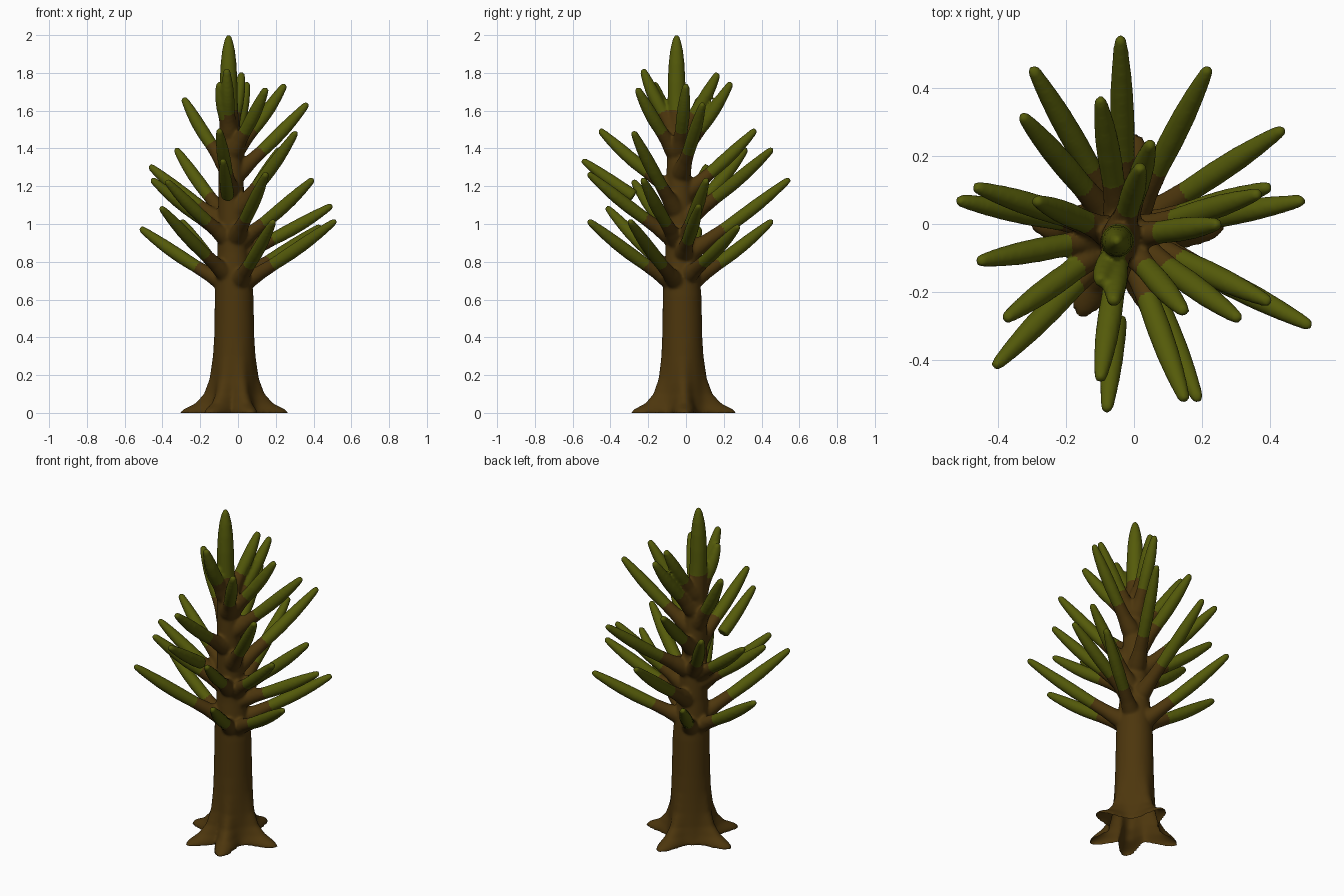
import bpy, bmesh, math
from mathutils import Vector
from mathutils.bvhtree import BVHTree

if "Cube" in bpy.data.objects:
    bpy.data.objects.remove(bpy.data.objects["Cube"])


def material(name, rgb):
    m = bpy.data.materials.new(name)
    m.diffuse_color = (*rgb, 1)
    m.use_nodes = True
    m.node_tree.nodes["Principled BSDF"].inputs["Base Color"].default_value = m.diffuse_color
    return m


bark = material("bark_brown", (0.074, 0.037, 0.004))
leaf = material("leaf_green", (0.090, 0.104, 0.003))


def interp(table, t):
    for (a, u), (b, v) in zip(table, table[1:]):
        if t <= b:
            return u + (v - u) * (t - a) / (b - a)
    return table[-1][1]


src = bmesh.new()   # all parts are gathered here, then fused into one skin


def loft(rings, is_leaf):
    """Closed tube through rings of points; leaf faces chosen by a rule."""
    vr = [[src.verts.new(p) for p in ring] for ring in rings]
    n = len(rings[0])
    faces = [src.faces.new(vr[0][::-1]), src.faces.new(vr[-1])]
    for a, b in zip(vr, vr[1:]):
        for i in range(n):
            j = (i + 1) % n
            faces.append(src.faces.new((a[i], a[j], b[j], b[i])))
    for f in faces:
        f.material_index = int(is_leaf(f.calc_center_median()))


def axis(z):
    s = -0.02 - 0.03 * min(1, max(0, (z - 0.6) / 1.1))
    return Vector((s, s, z))


# Trunk with five flared roots and a leafy leader on top
profile = [(0, .14), (.04, .13), (.1, .12), (.2, .113), (.35, .107), (.62, .102),
           (.72, .096), (.85, .082), (1.1, .071), (1.3, .063), (1.5, .053), (1.6, .048),
           (1.75, .047), (1.85, .042), (1.92, .034), (1.97, .023), (1.99, .016), (2.004, .006)]
flare = [(0, .152), (.02, .135), (.05, .08), (.1, .042), (.18, .017), (.3, .004), (.4, 0)]
roots = [math.radians(a) for a in (-120, -70, 3, 85, 175)]
heights = [0, .01, .02, .035, .05, .075, .1, .14, .18, .24, .3, .4, .5, .62, .68, .72, .78,
           .85, .95, 1.1, 1.2, 1.3, 1.4, 1.5, 1.6, 1.68, 1.75, 1.8, 1.85, 1.89, 1.92, 1.95,
           1.97, 1.98, 1.99, 1.997, 2.004]
N = 72
rings = []
for z in heights:
    ring = []
    for i in range(N):
        a = 2 * math.pi * i / N
        lobe = max(math.exp(-(math.remainder(a - b, 2 * math.pi) / 0.3) ** 2) for b in roots)
        r = interp(profile, z) + interp(flare, z) * lobe
        ring.append(axis(z) + Vector((r * math.cos(a), r * math.sin(a), 0)))
    rings.append(ring)
loft(rings, lambda c: c.z > 1.6)

# Branches: tip x, y, z and the height where each leaves the trunk axis
branches = [
    (.52, -.30, 1.02, .66), (.19, -.52, 1.02, .66), (-.52, .07, .98, .66),
    (-.30, .46, 1.02, .66), (-.41, -.42, 1.09, .70), (.44, .28, .99, .70),
    (.50, .07, 1.10, .82), (.40, -.23, 1.24, .88), (.15, -.52, 1.27, .90),
    (-.04, .55, 1.24, .82), (-.38, -.28, 1.23, .90), (-.46, -.11, 1.24, .92),
    (.40, .11, 1.24, .88), (-.08, -.55, 1.34, 1.0), (-.47, .11, 1.31, .98),
    (.22, .46, 1.40, 1.0), (-.33, .32, 1.40, 1.0), (.31, -.28, 1.49, 1.04),
    (-.10, .37, 1.50, 1.14), (-.10, -.46, 1.50, 1.15), (.37, .09, 1.64, 1.24),
    (-.29, .07, 1.67, 1.28), (.15, -.26, 1.72, 1.36), (.25, 0, 1.74, 1.36),
    (.05, .24, 1.75, 1.36), (-.10, -.17, 1.75, 1.46), (-.06, -.23, 1.82, 1.46),
    (.02, .17, 1.80, 1.46)]
girth = [(0, .055), (.12, .05), (.25, .038), (.38, .034), (.55, .036), (.7, .034),
         (.82, .029), (.92, .023), (.97, .019), (.99, .015), (1, .008)]
steps = [0, .06, .12, .18, .25, .32, .38, .46, .55, .63, .7, .76, .82, .87, .92, .95, .97,
         .98, .99, .996, 1]
for x, y, z, base in branches:
    p, q = axis(base), Vector((x, y, z))
    d = (q - p).normalized()
    u = d.cross(Vector((0, 0, 1))).normalized()
    v = u.cross(d)
    # one leaf at the front hangs free of the trunk
    used = [t for t in steps if t > .45] if y == -.55 else steps
    rings = []
    for t in used:
        c = p.lerp(q, t) - v * 0.012 * math.sin(math.pi * t)
        r = interp(girth, t)
        rings.append([c + r * (math.cos(a) * u + math.sin(a) * v)
                      for a in (2 * math.pi * i / 16 for i in range(16))])
    # green starts past the bark collar
    start = (0.36 if base < 1.3 else 0.40) * (q - p).length
    loft(rings, lambda c: (c - p).dot(d) > start)

# Fuse everything into one smooth skin
bmesh.ops.recalc_face_normals(src, faces=src.faces)
parts = bpy.data.meshes.new("tree_parts")
src.to_mesh(parts)
parts.materials.append(bark)
parts.materials.append(leaf)
tree = bpy.data.objects.new("tree", parts)
bpy.context.collection.objects.link(tree)
rem = tree.modifiers.new("fuse", "REMESH")
rem.mode = "VOXEL"
rem.voxel_size = 0.0085
smo = tree.modifiers.new("blend", "SMOOTH")
smo.factor = 0.5
smo.iterations = 5
dg = bpy.context.evaluated_depsgraph_get()
skin = bpy.data.meshes.new_from_object(tree.evaluated_get(dg))
tree.modifiers.clear()
while len(skin.materials) < 2:
    skin.materials.append(None)
skin.materials[0] = bark
skin.materials[1] = leaf

# Bark or leaf follows the nearest part; the underside of the trunk stays open
bm = bmesh.new()
bm.from_mesh(skin)
bm.normal_update()
src.faces.ensure_lookup_table()
tree_bvh = BVHTree.FromBMesh(src)
for f in bm.faces:
    f.smooth = True
    hit = tree_bvh.find_nearest(f.calc_center_median())[2]
    f.material_index = src.faces[hit].material_index
under = [f for f in bm.faces if f.normal.z < -0.6 and f.calc_center_median().z < 0.012]
bmesh.ops.delete(bm, geom=under, context="FACES")
for vert in bm.verts:
    if vert.is_boundary or vert.co.z < 0.004:
        vert.co.z = 0
bm.to_mesh(skin)
bm.free()
src.free()
skin.name = "tree"
tree.data = skin
bpy.data.meshes.remove(parts)
